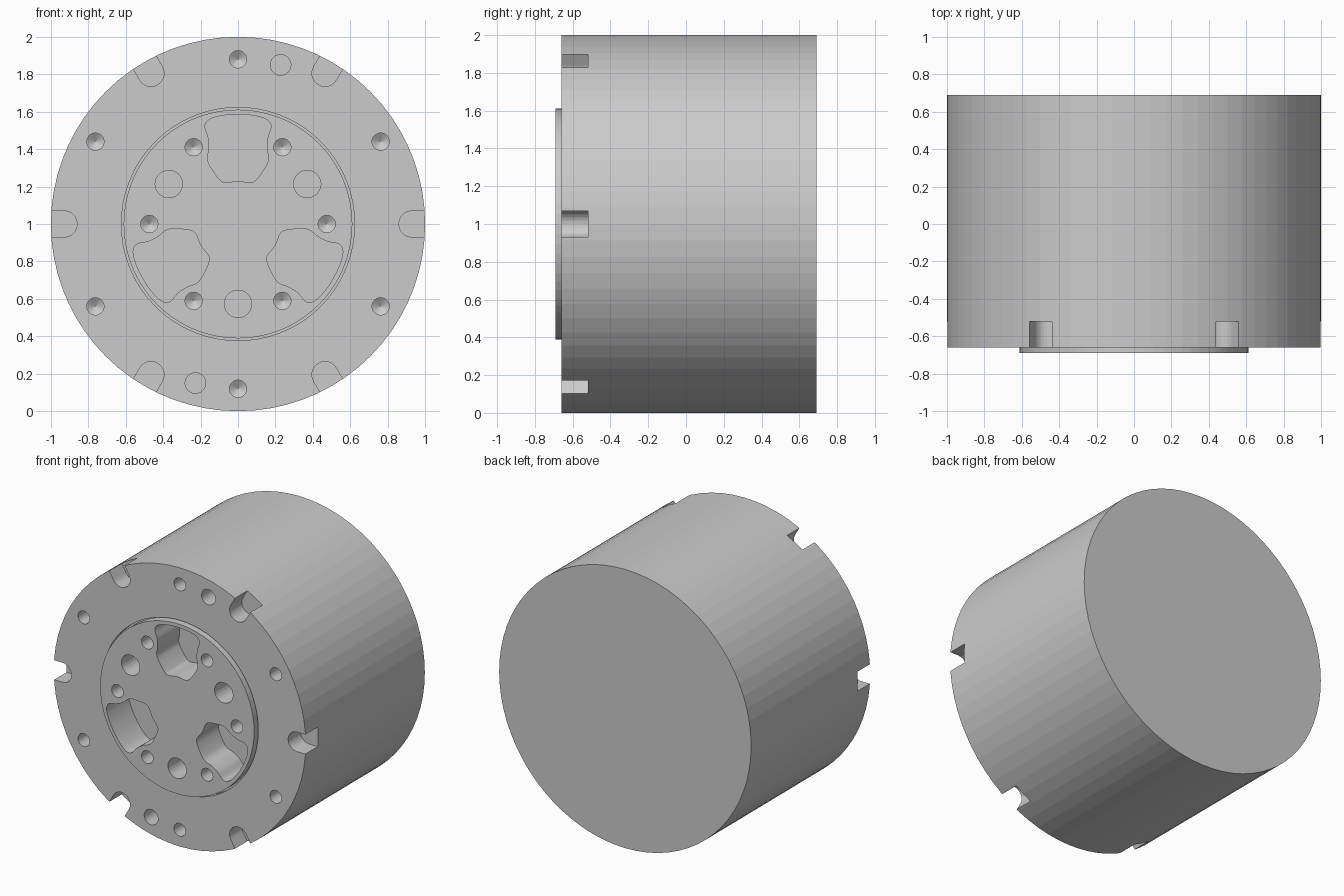
import bpy, bmesh
from math import sin, cos, pi, radians
from mathutils import Vector

if "Cube" in bpy.data.objects:
    bpy.data.objects.remove(bpy.data.objects["Cube"])

FACE, BOSS, BACK = -0.66, -0.69, 0.69
CZ = 1.0  # height of the axis


def make_object(name, bm):
    bmesh.ops.recalc_face_normals(bm, faces=bm.faces)
    mesh = bpy.data.meshes.new(name)
    bm.to_mesh(mesh)
    bm.free()
    ob = bpy.data.objects.new(name, mesh)
    bpy.context.collection.objects.link(ob)
    return ob


def ring(bm, r, y, n):
    return [bm.verts.new((r * cos(2 * pi * i / n), y, CZ + r * sin(2 * pi * i / n))) for i in range(n)]


def bridge(bm, a, b):
    for i in range(len(a)):
        j = (i + 1) % len(a)
        bm.faces.new((a[i], a[j], b[j], b[i]))


def circle(x, z, r, n=24):
    return [(x + r * cos(2 * pi * i / n), z + r * sin(2 * pi * i / n)) for i in range(n)]


def smooth_loop(pts, steps=4):
    out, n = [], len(pts)
    for i in range(n):
        p0, p1, p2, p3 = (Vector(pts[(i + k) % n]) for k in (-1, 0, 1, 2))
        for s in range(steps):
            t = s / steps
            out.append(tuple(0.5 * (2 * p1 + (p2 - p0) * t + (2 * p0 - 5 * p1 + 4 * p2 - p3) * t * t
                                    + (3 * p1 - p0 - 3 * p2 + p3) * t ** 3)))
    return out


def cut_prism(bm, outline, floor, angle=0, tip=0):
    """Cutter from in front of the face to the floor, turned about the axis."""
    c, s = cos(radians(angle)), sin(radians(angle))
    pts = [(x * c - z * s, x * s + z * c) for x, z in outline]
    front = [bm.verts.new((x, -0.8, CZ + z)) for x, z in pts]
    end = [bm.verts.new((x, floor, CZ + z)) for x, z in pts]
    bridge(bm, front, end)
    bm.faces.new(front)
    if tip:  # drill point
        n = len(pts)
        apex = bm.verts.new((sum(p[0] for p in pts) / n, floor + tip, CZ + sum(p[1] for p in pts) / n))
        for i in range(n):
            bm.faces.new((end[i], end[(i + 1) % n], apex))
    else:
        bm.faces.new(end)


# Housing: turned profile with a thin groove around the raised flange
N = 72
bm = bmesh.new()
profile = [(1, BACK), (1, FACE), (0.623, FACE), (0.623, FACE + 0.03), (0.611, FACE + 0.03), (0.611, BOSS)]
rings = [ring(bm, r, y, N) for r, y in profile]
for a, b in zip(rings, rings[1:]):
    bridge(bm, a, b)
bm.faces.new(rings[0])
bm.faces.new(rings[-1])
housing = make_object("gear_housing", bm)

bm = bmesh.new()
# Rim notches: round inner end, open outward
notch = [(0.93 + 0.07 * cos(pi / 2 + pi * i / 12), 0.07 * sin(pi / 2 + pi * i / 12)) for i in range(13)]
notch += [(1.1, -0.07), (1.1, 0.07)]
for k in range(6):
    cut_prism(bm, notch, -0.52, 60 * k)
    # Drilled bolt holes on the rim and on the flange
    cut_prism(bm, circle(0.88, 0, 0.046), FACE + 0.14, 60 * k + 30, 0.03)
    cut_prism(bm, circle(0.474, 0, 0.046), BOSS + 0.14, 60 * k, 0.03)
# Pair of dowel holes in the rim
for a in (75, 255):
    cut_prism(bm, circle(0.88, 0, 0.055), FACE + 0.14, a)
# Three pin holes and three lobed pockets in the flange
half = [(0.07, 0.581), (0.135, 0.567), (0.168, 0.545), (0.176, 0.515), (0.158, 0.46),
        (0.155, 0.40), (0.163, 0.355), (0.152, 0.315), (0.105, 0.245), (0.07, 0.222)]
pocket = smooth_loop([(0, 0.585)] + half + [(0, 0.23)] + [(-x, z) for x, z in reversed(half)])
for k in range(3):
    cut_prism(bm, circle(0.427, 0, 0.073), BOSS + 0.16, 30 + 120 * k)
    cut_prism(bm, pocket, BOSS + 0.25, 120 * k)
cutter = make_object("hole_cutter", bm)
cutter.hide_render = True

# Cut everything, then drop the helper
mod = housing.modifiers.new("holes", 'BOOLEAN')
mod.operation, mod.solver, mod.object = 'DIFFERENCE', 'EXACT', cutter
bpy.context.view_layer.update()
result = bpy.data.meshes.new_from_object(housing.evaluated_get(bpy.context.evaluated_depsgraph_get()))
housing.modifiers.clear()
housing.data = result
bpy.data.objects.remove(cutter)
